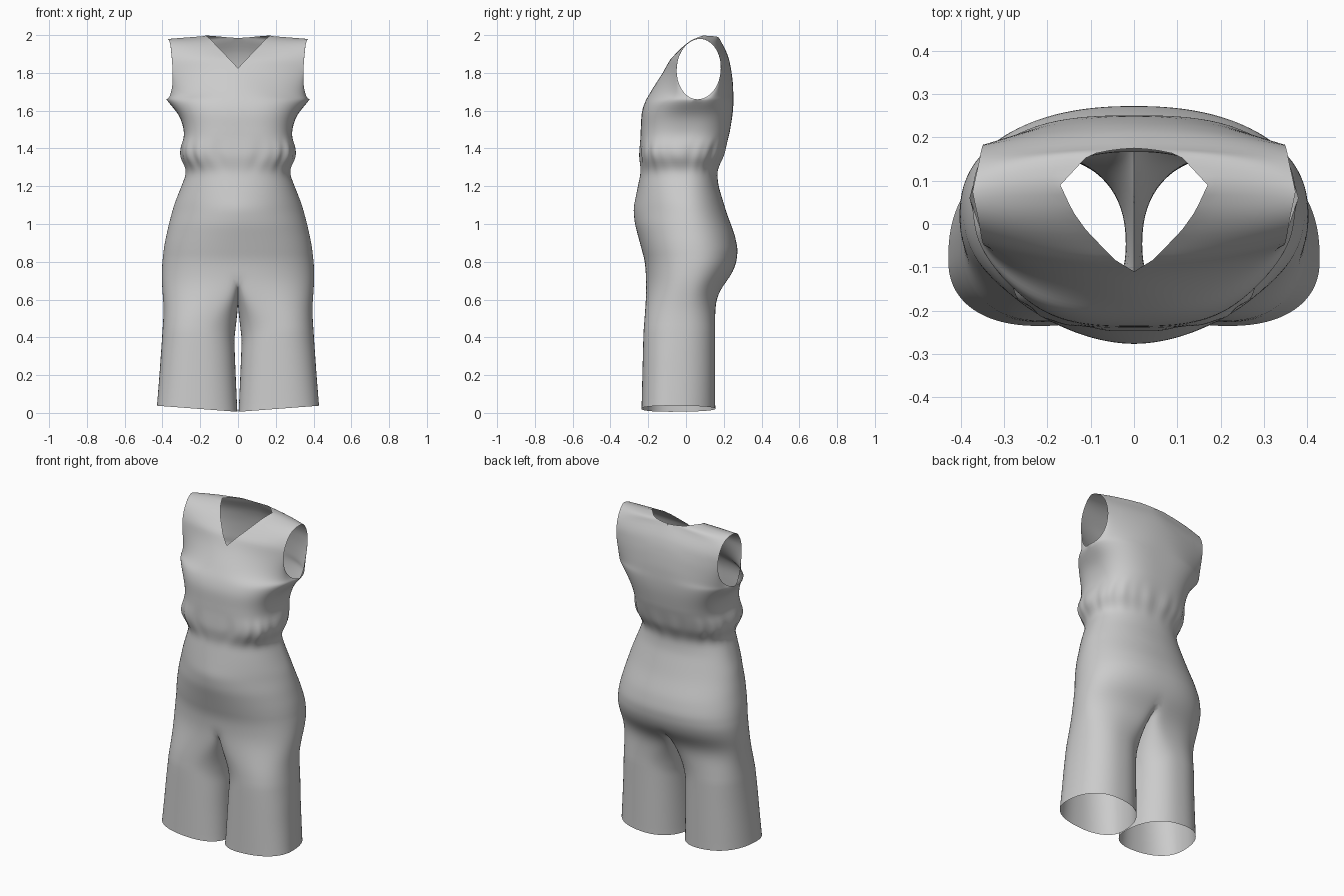
import bpy, bmesh
from math import sin, cos, pi, radians

if "Cube" in bpy.data.objects:
    bpy.data.objects.remove(bpy.data.objects["Cube"])

M, K = 64, 24            # outer and inner-thigh columns of one half
LEG, TRUNK, TOP = 30, 56, 26
Z_CROTCH, Z_ARM = 0.72, 1.66

# Body profiles by height: half width, front, back, side line, squareness
WIDTH = [(0, .432), (.2, .416), (.4, .402), (.55, .393), (.7, .405), (.8, .402), (.9, .388), (1, .366),
         (1.1, .339), (1.2, .3), (1.27, .272), (1.31, .28), (1.35, .303), (1.41, .302), (1.46, .284),
         (1.52, .29), (1.6, .32), (1.66, .345)]
FRONT = [(0, -.236), (.4, -.226), (.7, -.212), (.8, -.217), (.9, -.244), (1, -.271), (1.08, -.279),
         (1.16, -.263), (1.28, -.238), (1.36, -.245), (1.6, -.236), (1.66, -.212)]
BACK = [(0, .155), (.5, .155), (.6, .162), (.66, .185), (.72, .238), (.8, .27), (.87, .274), (.95, .256),
        (1.05, .218), (1.2, .172), (1.27, .164), (1.31, .175), (1.36, .2), (1.5, .235), (1.6, .25), (1.66, .252)]
SIDE = [(0, -.085), (.3, -.06), (.55, -.02), (.8, .035), (1.1, 0), (1.4, -.02), (1.66, .06)]
SQUARE = [(0, 2.4), (.8, 2.3), (1.1, 2.1), (1.3, 2.2), (1.45, 2.7), (1.66, 2.8)]
SQUARE_FRONT = [(0, 2.4), (.8, 2.2), (1.08, 1.85), (1.28, 2.3), (1.38, 3), (1.66, 2.8)]
GAP = [(0, .003), (.2, .012), (.4, .02), (.6, .01), (.8, .005)]

# Inner edges of the bodice panels (t, x, y, z): centre line, then neckline
FRONT_EDGE = [(0, 0, -.212, 1.66), (.2, 0, -.17, 1.735), (.46, 0, -.11, 1.825), (.62, .045, -.082, 1.873),
              (.8, .11, -.015, 1.94), (.9, .142, .03, 1.975), (1, .17, .09, 1.998)]
BACK_EDGE = [(0, 0, .252, 1.66), (.25, 0, .25, 1.75), (.45, 0, .238, 1.84), (.6, 0, .215, 1.915),
             (.73, 0, .175, 1.985), (.79, .045, .172, 1.987), (.87, .105, .16, 1.993), (1, .17, .09, 1.998)]
ARM_X = [(0, .345), (.25, .347), (.5, .346), (.8, .358), (1, .373)]


def linear(tab, v, c=1):
    for a, b in zip(tab, tab[1:]):
        if v <= b[0]:
            return a[c] + (b[c] - a[c]) * max(0, v - a[0]) / (b[0] - a[0])
    return tab[-1][c]


def smooth(tab, v, h=.02):
    h = max(0, min(h, v - tab[0][0], tab[-1][0] - v))
    return sum(linear(tab, v + h * k) for k in (-1, -.5, 0, .5, 1)) / 5


def spow(v, p):
    return abs(v) ** p * (1 if v >= 0 else -1)


def mix(a, b, f):
    return a + (b - a) * f


def ease(v):
    v = min(1, max(0, v))
    return v * v * (3 - 2 * v)


def trunk_point(z, j):
    # Half section from front centre round the side to back centre
    a = -pi / 2 + pi * j / M
    p = 2 / smooth(SQUARE if j > M // 2 else SQUARE_FRONT, z)
    c = 0 if j in (0, M) else cos(a) ** p
    s, yc = spow(sin(a), p), smooth(SIDE, z)
    end = smooth(BACK, z) if s > 0 else smooth(FRONT, z)
    # Gathers above the waist seam, flare under the arm
    g = max(0, 1 - abs(z - 1.36) / .1) * .012
    k = 1 + g * (sin(j * 1.05) + sin(j * .63 + 1))
    flare = .035 * ease((z - 1.57) / .09) * c ** 10
    return c * smooth(WIDTH, z) * k + flare, yc + (end - yc) * abs(s) * k, z


def leg_point(r, j):
    f = r / LEG
    if j <= M:
        a, top = radians((-90 + 180 * j / M) * 115 / 90), Z_CROTCH
    else:
        u = (j - M) / K
        a, top = radians(115 + 130 * u), Z_CROTCH - .12 * sin(pi * u) ** .8
    ca, sa = spow(cos(a), 2 / 2.3), spow(sin(a), 2 / 2.3)
    z = mix(.022 + .016 * ca, top, f)
    xi, xo, yc, yf, yb = (smooth(t, z) for t in (GAP, WIDTH, SIDE, FRONT, BACK))
    x, y = mix(xi, xo, (1 + ca) / 2), yc + abs(sa) * ((yb if sa > 0 else yf) - yc)
    if j <= M:
        tx, ty, _ = trunk_point(z, j)
    else:
        tx, ty = 0, mix(smooth(BACK, z), smooth(FRONT, z), u)
    b = ease((f - .6) / .4)
    return mix(x, tx, b), mix(y, ty, b), z


def panel_point(t, j, edge, sign):
    # Front or back bodice panel between neckline and armhole
    a = -pi / 2 + pi * j / M
    p = 2 / linear(SQUARE, Z_ARM)
    c = 0 if j in (0, M) else cos(a) ** p
    h = mix(abs(sin(a)) ** p, 1 - c ** 2, min(1, 2 * t))
    xi, yi, zi = (linear(edge, t, k) for k in (1, 2, 3))
    xo = smooth(ARM_X, t, .06)
    yo = mix(.06, .075, t) + sign * .117 * sin(pi * t)
    zo = 1.82 - .16 * cos(pi * t)
    flare = .035 * max(0, 1 - 2.8 * t) ** 1.5 * c ** 10
    return mix(xi, xo, c) + flare, mix(yo, yi, h), mix(zi, zo, c)


bm = bmesh.new()


def quads(lo, hi, closed=False):
    n = len(lo)
    for i in range(n if closed else n - 1):
        k = (i + 1) % n
        bm.faces.new((lo[i], lo[k], hi[k], hi[i]))


# Wide leg up to the crotch seam
row = [bm.verts.new(leg_point(0, j)) for j in range(M + K)]
for r in range(1, LEG + 1):
    nxt = [bm.verts.new(leg_point(r, j)) for j in range(M + K)]
    quads(row, nxt, True)
    row = nxt
# Hips, waist and gathered bodice
row = row[:M + 1]
for r in range(1, TRUNK + 1):
    z = mix(Z_CROTCH, Z_ARM, r / TRUNK)
    nxt = [bm.verts.new(trunk_point(z, j)) for j in range(M + 1)]
    quads(row, nxt)
    row = nxt
# Front and back panels, meeting along the shoulder seam
H = M // 2
for cols, edge, sign in ((range(0, H + 1), FRONT_EDGE, -1), (range(H, M + 1), BACK_EDGE, 1)):
    low = [row[j] for j in cols]
    for r in range(1, TOP + 1):
        nxt = [bm.verts.new(panel_point(r / TOP, j, edge, sign)) for j in cols]
        quads(low, nxt)
        low = nxt
bmesh.ops.remove_doubles(bm, verts=bm.verts, dist=.0004)
# Other half, joined on the centre line
bmesh.ops.mirror(bm, geom=bm.verts[:] + bm.edges[:] + bm.faces[:], axis='X', merge_dist=.0005)
bmesh.ops.remove_doubles(bm, verts=[v for v in bm.verts if abs(v.co.x) < .0005], dist=.0005)
bmesh.ops.recalc_face_normals(bm, faces=bm.faces)
# Relax the cloth, more at the chest and crotch, keeping the open edges
free = [v for v in bm.verts if not v.is_boundary]
soft = [v for v in free if 1.5 < v.co.z < 1.85 or .45 < v.co.z < .85]
for verts, count in ((free, 2), (soft, 6)):
    for _ in range(count):
        bmesh.ops.smooth_vert(bm, verts=verts, factor=.5, use_axis_x=True, use_axis_y=True, use_axis_z=True)

mesh = bpy.data.meshes.new("jumpsuit")
bm.to_mesh(mesh)
bm.free()
suit = bpy.data.objects.new("jumpsuit", mesh)
bpy.context.collection.objects.link(suit)
bpy.context.view_layer.objects.active = suit
suit.select_set(True)
bpy.ops.object.shade_smooth_by_angle(angle=radians(60))
